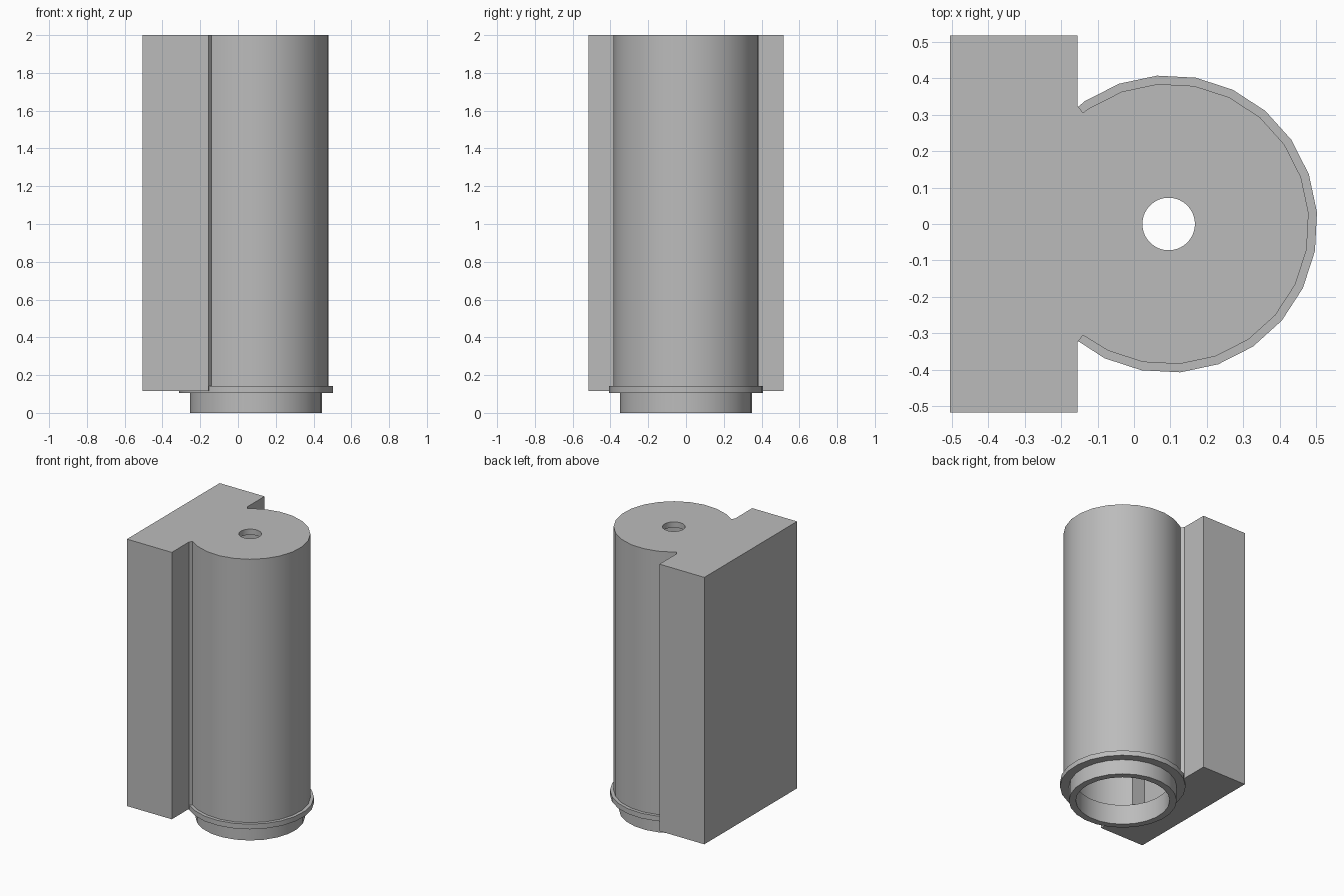
import bpy, bmesh
from math import cos, sin, radians, atan2, degrees

if "Cube" in bpy.data.objects:
    bpy.data.objects.remove(bpy.data.objects["Cube"], do_unlink=True)

CX = 0.095           # axis of the round barrel
STEP, TURN = 15, 4.5  # facet angle and its offset

grey = bpy.data.materials.new("plain grey")
grey.use_nodes = True
grey.diffuse_color = (0.5, 0.5, 0.5, 1)
grey.node_tree.nodes["Principled BSDF"].inputs["Base Color"].default_value = (0.5, 0.5, 0.5, 1)


def polar(r, deg):
    return (CX + r * cos(radians(deg)), r * sin(radians(deg)))


def arc(r, x, y):
    """Open arc around the barrel axis, between (x, -y) and (x, y) on the -x side."""
    end = degrees(atan2(y, x - CX))
    angles = [TURN + STEP * k for k in range(-12, 12)]
    return [(x, -y)] + [polar(r, a) for a in angles if abs(a) < end - 1] + [(x, y)]


def circle(r, sides):
    return [polar(r, TURN + 360 * k / sides) for k in range(sides)]


def ring_of(bm, points, z):
    """Closed loop of edges at height z."""
    verts = [bm.verts.new((x, y, z)) for x, y in points]
    return [bm.edges.new((v, verts[i - 1])) for i, v in enumerate(verts)]


def wall(bm, points, z0, z1):
    """Vertical wall; returns its bottom and top edge loops."""
    low, high = ring_of(bm, points, z0), ring_of(bm, points, z1)
    for a, b in zip(low, high):
        bm.faces.new((a.verts[0], a.verts[1], b.verts[1], b.verts[0]))
    return low, high


def fill(bm, *loops):
    bmesh.ops.triangle_fill(bm, use_beauty=True, use_dissolve=False,
                            edges=[e for loop in loops for e in loop])


def finish(bm, name):
    bmesh.ops.recalc_face_normals(bm, faces=bm.faces)
    mesh = bpy.data.meshes.new(name)
    bm.to_mesh(mesh)
    bm.free()
    mesh.materials.append(grey)
    obj = bpy.data.objects.new(name, mesh)
    bpy.context.collection.objects.link(obj)
    bpy.ops.object.select_all(action='DESELECT')
    obj.select_set(True)
    bpy.context.view_layer.objects.active = obj
    bpy.ops.object.shade_smooth_by_angle(angle=radians(25))


# Hollow barrel joined to its mounting block, closed at the top around a hole
FACE, BACK, HALF = -0.155, -0.505, 0.517
outline = ([(BACK, HALF), (BACK, -HALF), (FACE, -HALF), (FACE, -0.325)]
           + arc(0.385, -0.14, 0.305)
           + [(FACE, 0.325), (FACE, HALF)])
cavity = [(-0.255, 0.2), (-0.255, -0.2)] + arc(0.32, -0.155, 0.2)
body = bmesh.new()
outer_low, outer_high = wall(body, outline, 0.117, 2)
inner_low, inner_high = wall(body, cavity, 0.117, 1.96)
hole_low, hole_high = wall(body, circle(0.072, 48), 1.96, 2)
fill(body, outer_low, inner_low)
fill(body, inner_high, hole_low)
fill(body, outer_high, hole_high)
finish(body, "barrel_and_block")

# Bottom collar with its flange, turned from one closed section
section = [(0.305, 0), (0.35, 0), (0.35, 0.106), (0.408, 0.106), (0.408, 0.142), (0.305, 0.142)]
collar = bmesh.new()
rows = [[collar.verts.new((*p, z)) for p in circle(r, 24)] for r, z in section]
for i, row in enumerate(rows):
    below = rows[i - 1]
    for k in range(len(row)):
        collar.faces.new((below[k - 1], below[k], row[k], row[k - 1]))
finish(collar, "bottom_collar")
